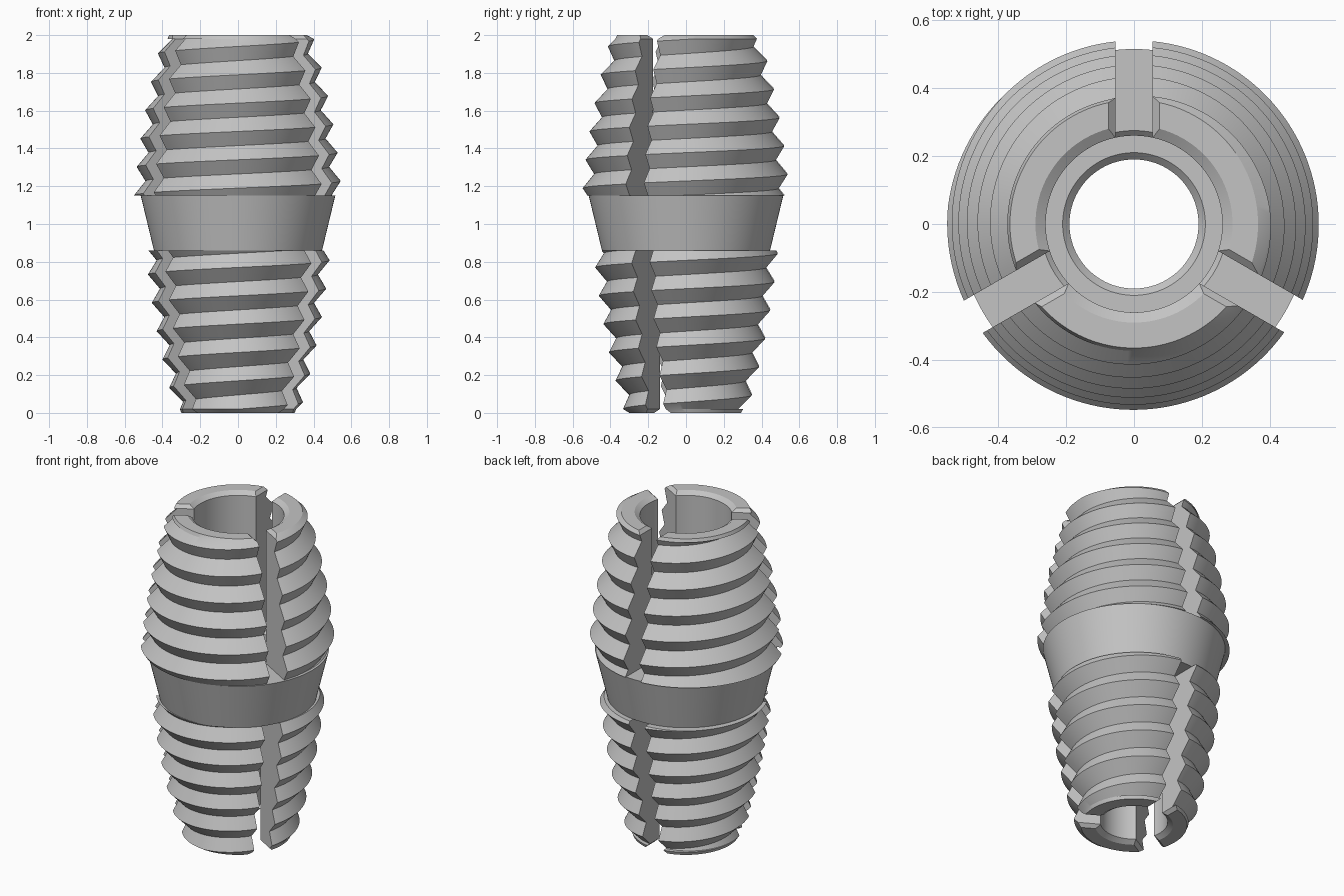
import bpy, bmesh, math

cube = bpy.data.objects.get("Cube")
if cube:
    bpy.data.objects.remove(cube)

PITCH, DEPTH = 0.15, 0.054
SLOT, BEVEL = 0.055, 0.02
COLUMNS = 40

steel = bpy.data.materials.new("grey_steel")
steel.use_nodes = True
GREY = (0.55, 0.55, 0.55, 1)
steel.diffuse_color = GREY
steel.node_tree.nodes["Principled BSDF"].inputs["Base Color"].default_value = GREY


def finish(bm, name):
    bmesh.ops.remove_doubles(bm, verts=bm.verts, dist=0.0002)
    bmesh.ops.recalc_face_normals(bm, faces=bm.faces)
    mesh = bpy.data.meshes.new(name)
    bm.to_mesh(mesh)
    bm.free()
    mesh.materials.append(steel)
    obj = bpy.data.objects.new(name, mesh)
    bpy.context.collection.objects.link(obj)
    bpy.ops.object.select_all(action='DESELECT')
    obj.select_set(True)
    bpy.context.view_layer.objects.active = obj
    bpy.ops.object.shade_smooth_by_angle(angle=math.radians(25))


def bridge(bm, loops, closed):
    """Skin neighbouring profile loops with quads."""
    count = len(loops)
    for i in range(count if closed else count - 1):
        a, b = loops[i], loops[(i + 1) % count]
        for j in range(len(a)):
            k = (j + 1) % len(a)
            bm.faces.new((a[j], a[k], b[k], b[j]))


# Crest radius by distance from the collar
def upper_crest(z):
    t = z - 1.15
    return 0.55 - 0.07 * t - 0.13 * t * t


def lower_crest(z):
    s = 0.86 - z
    return 0.49 - 0.09 * s - 0.115 * s * s


def cut_depth(turn):
    """Sharp V thread: zero at each whole turn, deepest halfway."""
    return DEPTH * 2 * abs(turn - round(turn))


def thread_rows(theta, z_from, z_to, phase, crest):
    """Outer profile at one angle, ordered away from the collar."""
    lo, hi = min(z_from, z_to), max(z_from, z_to)
    shift = phase + PITCH * (theta + math.pi / 2) / math.tau
    rows = []
    for k in range(-18, 18):
        z = min(hi, max(lo, shift + PITCH * k / 2))
        rows.append((crest(z) - cut_depth((z - shift) / PITCH), z))
    return rows if z_to > z_from else rows[::-1]


def jaw(name, start, z_collar, z_end, phase, crest, rim_out, rim_in, bore):
    """One threaded third between two slots."""
    bm = bmesh.new()
    z_bevel = z_end - math.copysign(BEVEL, z_end - z_collar)
    loops = []
    for i in range(COLUMNS + 1):
        u = i / COLUMNS
        edge = math.asin(SLOT / 0.42)
        theta = start + edge + u * (math.tau / 3 - 2 * edge)
        rows = thread_rows(theta, z_collar, z_bevel, phase, crest)
        r, z = rows[-1]
        rows[-1] = (max(r, rim_out + 0.008), z)
        profile = [(r, z, SLOT) for r, z in rows]
        profile += [(rim_out, z_end, SLOT + BEVEL), (rim_in, z_end, SLOT + BEVEL),
                    (bore, z_bevel, SLOT), (bore, z_collar, SLOT)]
        loop = []
        for r, z, half in profile:
            edge = math.asin(half / r)
            a = start + edge + u * (math.tau / 3 - 2 * edge)
            loop.append(bm.verts.new((r * math.cos(a), r * math.sin(a), z)))
        loops.append(loop)
    bridge(bm, loops, False)
    # Flat slot walls with a bevelled rim
    for loop in (loops[0], loops[-1]):
        bm.faces.new(loop[:-4] + loop[-2:])
        bm.faces.new(loop[-5:-1])
    finish(bm, name)


# Tapered collar with a stepped bore
bm = bmesh.new()
collar_profile = ((0.445, 0.86), (0.515, 1.15), (0.275, 1.15), (0.26, 1.135),
                  (0.26, 0.97), (0.21, 0.97), (0.19, 0.95), (0.19, 0.86))
SIDES = 120
loops = []
for i in range(SIDES):
    a = math.tau * i / SIDES
    loops.append([bm.verts.new((r * math.cos(a), r * math.sin(a), z))
                  for r, z in collar_profile])
bridge(bm, loops, True)
finish(bm, "collar")

# Three jaws above and three below
for side, degrees in (("left", -30), ("right", 90), ("front", -150)):
    start = math.radians(degrees)
    jaw("upper_jaw_" + side, start, 1.15, 2.0, 1.19, upper_crest, 0.365, 0.29, 0.26)
    jaw("lower_jaw_" + side, start, 0.86, 0.0, 0.77, lower_crest, 0.3, 0.22, 0.19)
